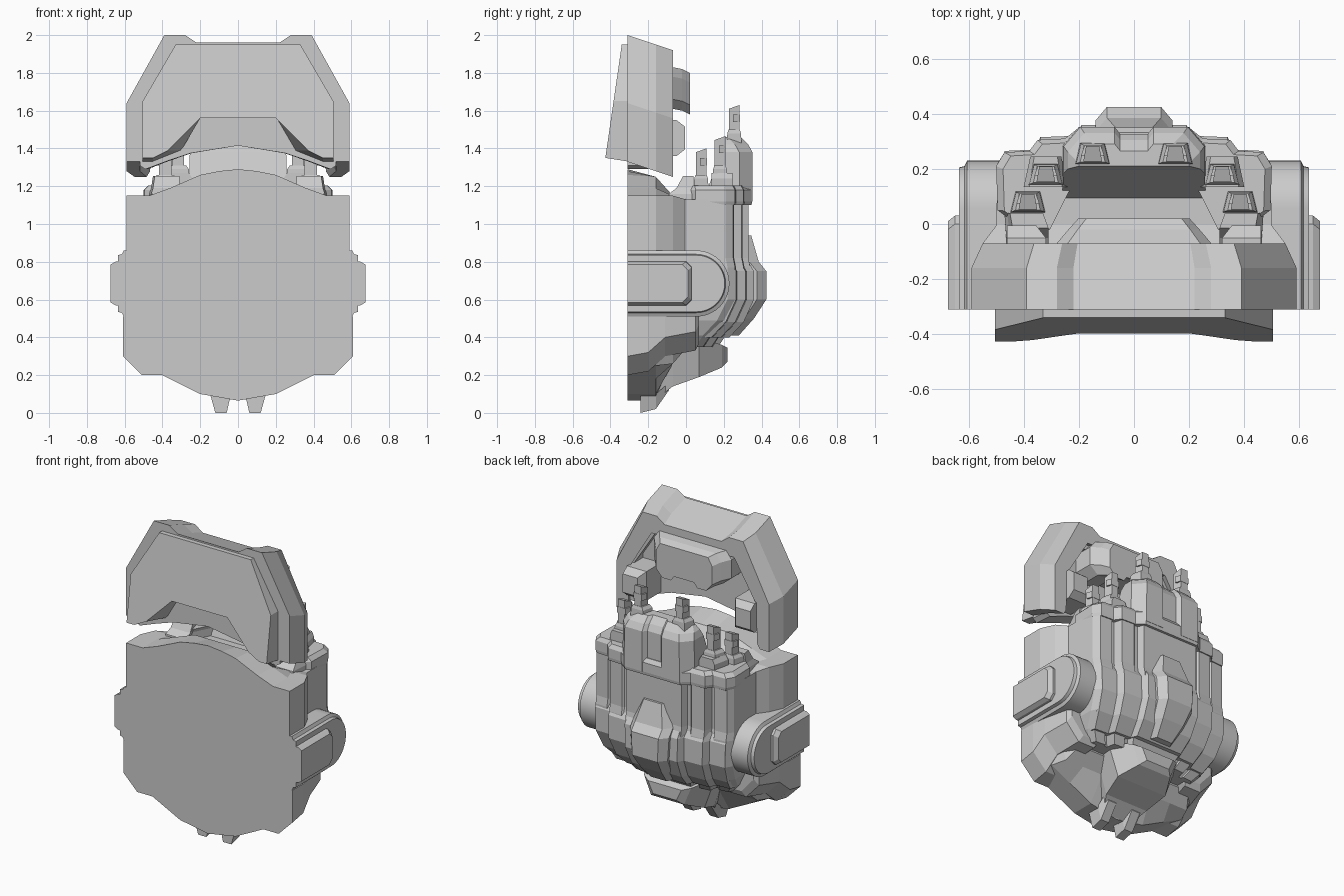
import bpy, bmesh, math

if "Cube" in bpy.data.objects:
    bpy.data.objects.remove(bpy.data.objects["Cube"], do_unlink=True)

grey = bpy.data.materials.new("plain_grey")
grey.use_nodes = True
grey.diffuse_color = (0.6, 0.6, 0.6, 1)
grey.node_tree.nodes["Principled BSDF"].inputs["Base Color"].default_value = (0.6, 0.6, 0.6, 1)


def loft(name, rings, mirror=False, smooth=False):
    """Skin closed rings of equal length and cap both ends."""
    bm = bmesh.new()
    vr = [[bm.verts.new(p) for p in r] for r in rings]
    n = len(rings[0])
    for a, b in zip(vr, vr[1:]):
        for i in range(n):
            j = (i + 1) % n
            bm.faces.new((a[i], a[j], b[j], b[i]))
    bm.faces.new(vr[0])
    bm.faces.new(vr[-1])
    bmesh.ops.recalc_face_normals(bm, faces=bm.faces)
    me = bpy.data.meshes.new(name)
    bm.to_mesh(me)
    bm.free()
    me.materials.append(grey)
    ob = bpy.data.objects.new(name, me)
    bpy.context.collection.objects.link(ob)
    if mirror:
        ob.modifiers.new("Mirror", "MIRROR").use_mirror_merge = False
    if smooth:
        bpy.ops.object.select_all(action="DESELECT")
        ob.select_set(True)
        bpy.context.view_layer.objects.active = ob
        bpy.ops.object.shade_smooth_by_angle(angle=math.radians(30))
    return ob


def sym(half):
    """Complete a half outline across x = 0."""
    return half + [(-p[0], *p[1:]) for p in reversed(half) if p[0] > 0]


def along_y(half, y, sx=1, dz=0, lo=0, hi=3):
    return [(x * sx, y, min(max(z + dz, lo), hi)) for x, z in sym(half)]


# Front shell with the flat round face
shell = [(0, 1.29), (.1, 1.28), (.2, 1.26), (.36, 1.19), (.47, 1.15), (.59, 1.15),
         (.59, .48), (.5, .25), (.36, .18), (.2, .1), (0, .065)]
loft("front_shell", [along_y(shell, -.31), along_y(shell, -.16, hi=1.25),
                     along_y(shell, -.07, .93, lo=.26, hi=1.15),
                     along_y(shell, 0, .84, lo=.34, hi=1.13)])

# Lower cheeks, stepping upward toward the back
cheek = [(.61, .51), (.61, .3), (.51, .2), (.38, .2), (.3, .3), (.3, .51)]
loft("lower_cheek", [[(x * s, y, min(z + d, .51)) for x, z in cheek]
                     for y, d, s in ((-.31, 0, 1), (-.2, .02, 1), (-.11, .1, .98),
                                     (.05, .13, .92), (.07, .17, .88))], mirror=True)

# Rear hull with stepped vertical ribs
plan = [(0, .33), (.2, .33), (.215, .29), (.24, .29), (.25, .3), (.34, .295),
        (.355, .24), (.375, .24), (.385, .255), (.47, .25), (.495, .21), (.5, -.02), (.42, -.1)]
loft("rear_hull", [sym([(x * s, y + d if y > 0 else y, z) for x, y in plan]) for z, d, s in (
    (1.13, 0, 1), (.82, 0, 1), (.77, .01, 1), (.6, .01, .99),
    (.49, -.045, .95), (.41, -.12, .88), (.35, -.16, .78))])

# Raised band wrapped around the hull's lower back
band = [(0, .35), (.19, .35), (.21, .31), (.34, .305), (.36, .26), (.47, .255),
        (.48, .1), (0, .1)]
loft("lower_band", [sym([(x * s, y + d if y > .1 else y, z) for x, y in band])
                    for z, d, s in ((.8, -.02, 1), (.75, .01, 1), (.6, .01, .99),
                                    (.48, -.045, .95), (.4, -.12, .88))])

# Bulge on the middle of the back
loft("back_bulge", [sym([(0, y, z), (w * .7, y, z), (w, y - .05, z), (w, .1, z), (0, .1, z)])
                    for z, y, w in ((.94, .345, .09), (.8, .385, .14), (.75, .425, .14),
                                    (.6, .425, .13), (.5, .36, .11), (.41, .28, .08))])

# Stepped rim on top of the hull
rim = [(0, .35), (.2, .35), (.25, .31), (.35, .305), (.38, .265), (.47, .26), (.5, .21),
       (.495, .05), (.4, -.02), (.32, -.02), (.25, .12), (.2, .2), (0, .2)]
loft("hull_rim", [sym([(x * s, y * s, z) for x, y in rim])
                  for z, s in ((1.1, .99), (1.12, 1), (1.18, 1), (1.205, .95))])

# Shoulder blocks in front of the posts
loft("shoulder_block", [[(.31, f, z), (w, f, z), (w + .01, .04, z), (.33, .04, z)]
                        for z, f, w in ((1.1, -.1, .46), (1.16, -.09, .46), (1.19, -.05, .45),
                                        (1.255, -.015, .44))], mirror=True)


# Rear tower with an inner slope facing the opening
def tower_ring(z, back, front, w):
    return sym([(0, back - .025, z), (.05, back - .025, z), (.07, back, z),
                (w - .06, back, z), (w, back - .07, z), (w, front, z), (0, front, z)])


loft("rear_tower", [tower_ring(*s) for s in (
    (1.12, .352, .09, .26), (1.2, .352, .12, .26), (1.38, .352, .185, .255),
    (1.42, .33, .2, .24), (1.46, .29, .21, .2))])


def box_ring(x, y, z, hx, hy, tilt=0):
    return [(x - hx, y - hy, z - tilt), (x + hx, y - hy, z - tilt),
            (x + hx * .7, y + hy, z + tilt), (x - hx * .7, y + hy, z + tilt)]


# Three upright posts on each side, each on a tapered foot
posts = [("inner", .15, .255, 1.42, 1.63), ("middle", .32, .18, 1.23, 1.465),
         ("outer", .385, .08, 1.18, 1.40)]
for label, x, y, z0, z1 in posts:
    loft(label + "_post_foot", [box_ring(x, y, z0, .065, .04), box_ring(x, y, z0 + .06, .06, .036),
                                box_ring(x, y, z0 + .08, .045, .03)], mirror=True)
    loft(label + "_post", [box_ring(x, y, z0, .034, .028), box_ring(x, y, z1 - .01, .034, .028, .01)],
         mirror=True)
    loft(label + "_post_clip", [box_ring(x, y + .012, z1 - .09, .042, .018),
                                box_ring(x, y + .012, z1 - .05, .042, .018)], mirror=True)
loft("middle_post_block", [box_ring(.32, .19, z, w, .055)
                           for z, w in ((1.15, .08), (1.24, .08), (1.27, .06))], mirror=True)


# Side pods: half-capsules with a raised pad
def capsule(x, r):
    arc = [(x, .055 + r * math.cos(a), .685 + r * math.sin(a))
           for a in (math.pi * (i / 20 - .5) for i in range(21))]
    return [(x, -.31, .685 - r)] + arc + [(x, -.31, .685 + r)]


loft("side_pod", [capsule(*s) for s in ((.46, .175), (.605, .175), (.615, .155), (.635, .15))],
     mirror=True, smooth=True)
loft("pod_pad", [[(x, -.31, .685 - h), (x, e - .03, .685 - h), (x, e, .685 - h + .03),
                  (x, e, .685 + h - .03), (x, e - .03, .685 + h), (x, -.31, .685 + h)]
                 for x, h, e in ((.6, .12, .03), (.65, .115, .03), (.675, .1, .01))], mirror=True)

# Keel under the body, and its two small prongs
loft("keel", [sym([(0, y, b), (w * .7, y, b), (w, y, t), (0, y, t)])
              for y, b, t, w in ((-.2, .07, .18, .12), (-.16, .07, .21, .15), (-.07, .14, .33, .22),
                                 (.07, .19, .4, .26), (.19, .24, .36, .17), (.22, .27, .345, .12))])
loft("keel_prong", [[(.06, y, b), (.12, y, b), (.145, y, t), (.04, y, t)]
                    for y, b, t in ((-.24, 0, .09), (-.16, .02, .1), (-.09, .12, .16))], mirror=True)

# Hood: an arch that slants down toward the back
arch = [(0, 1.96), (.22, 1.96), (.28, 2), (.39, 2), (.59, 1.64), (.59, 1.33),
        (.52, 1.33), (.5, 1.36), (.49, 1.62), (.32, 1.88), (0, 1.88)]
loft("hood_arch", [along_y(arch, -.31), along_y(arch, -.16, 1, -.05),
                   along_y(arch, -.07, .93, -.08)])
lip = [(0, 1.92), (.34, 1.92), (.52, 1.63), (.52, 1.36), (.45, 1.36), (.45, 1.61),
       (.3, 1.84), (0, 1.84)]
loft("hood_inner_lip", [along_y(lip, -.3), along_y(lip, -.11, 1, -.06)])
panel = [(0, 1.88), (.34, 1.88), (.52, 1.6), (.52, 1.31), (.49, 1.29), (.37, 1.335),
         (.25, 1.375), (0, 1.415)]
loft("hood_back_panel", [along_y(panel, -.31), along_y(panel, -.2, .98)])

# Sloped front plate of the hood with a notched lower edge
face = [(0, 1.95), (.33, 1.95), (.505, 1.65), (.505, 1.35), (.45, 1.35), (.37, 1.39),
        (.2, 1.56), (0, 1.56)]
root = face[:3] + [(.505, 1.33), (.45, 1.33), (.3, 1.39), (.2, 1.56), (0, 1.56)]
loft("hood_front_plate", [[(x, -.34 - (1.95 - z) * .145, z) for x, z in sym(face)],
                          along_y(root, -.3)])

# Blocks inside the hood
block = [(0, 1.83), (.24, 1.83), (.28, 1.78), (.28, 1.66), (.22, 1.61), (.13, 1.61),
         (.1, 1.64), (0, 1.64)]
loft("hood_upper_block", [along_y(block, -.21), along_y(block, -.07),
                          along_y(block, -.02, .85, -.01), along_y(block, .02, .72, -.03)])
loft("hood_side_tab", [[(.32 + c, y, 1.36 + c), (.46, y, 1.36 + c),
                        (.46, y, 1.55 - c), (.32 + c, y, 1.55 - c)]
                       for y, c in ((-.21, 0), (-.05, 0), (-.005, .035))], mirror=True)
